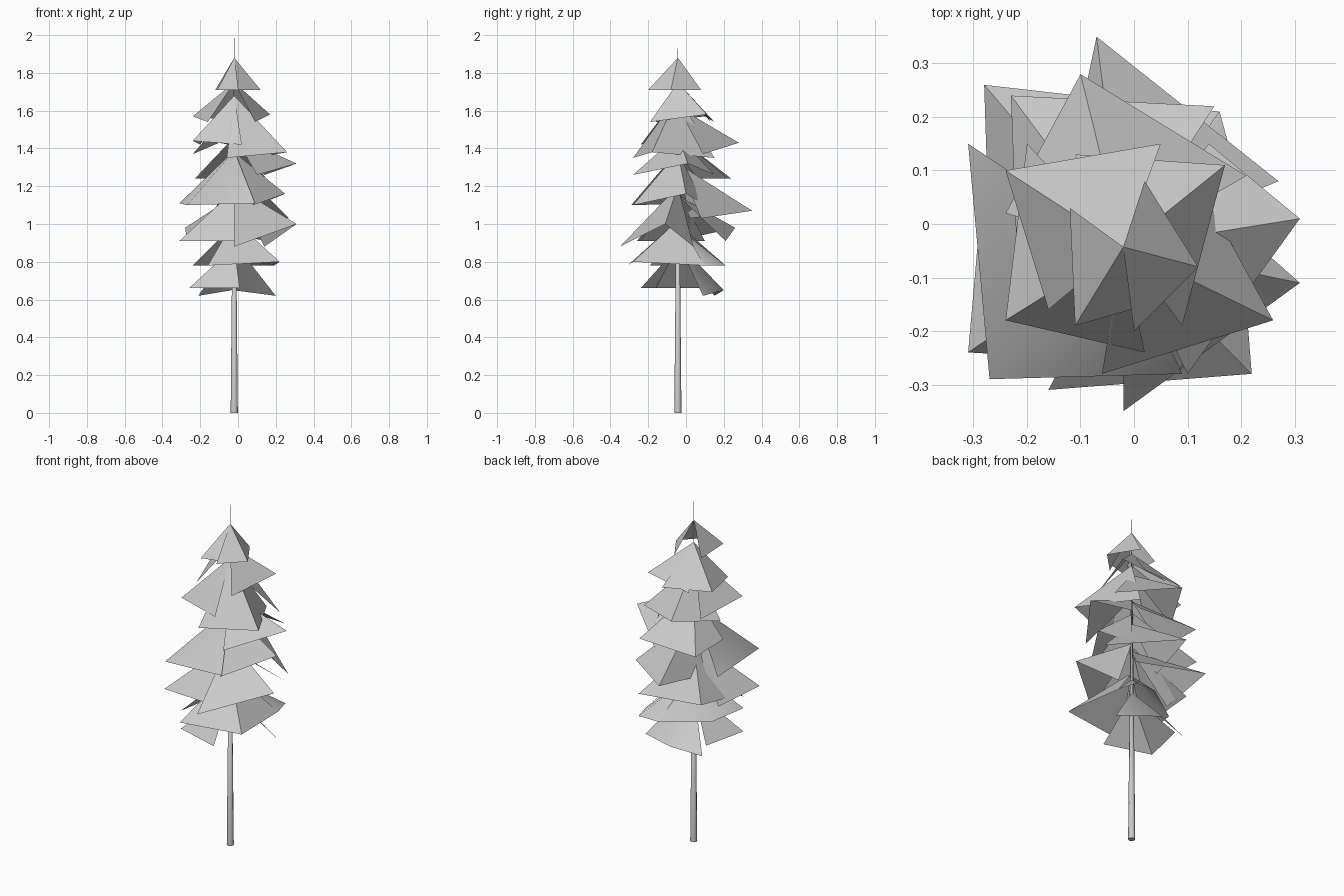
import bpy
import bmesh
import math

cube = bpy.data.objects.get("Cube")
if cube:
    bpy.data.objects.remove(cube, do_unlink=True)

TRUNK_X, TRUNK_Y = -0.02, -0.043

# One plain grey for the whole tree
grey = bpy.data.materials.new("light grey")
grey.use_nodes = True
shade = (0.6, 0.6, 0.6, 1)
grey.diffuse_color = shade
grey.node_tree.nodes["Principled BSDF"].inputs["Base Color"].default_value = shade


def finish(obj, smooth_angle):
    """Give the object its colour and smooth its shallow edges."""
    obj.data.materials.append(grey)
    bpy.ops.object.select_all(action="DESELECT")
    obj.select_set(True)
    bpy.context.view_layer.objects.active = obj
    bpy.ops.object.shade_smooth_by_angle(angle=math.radians(smooth_angle))


def bough(name, peak, hem, left, ridge, right):
    """A thin sheet hung from the trunk, folded along its central ridge."""
    bm = bmesh.new()
    top = bm.verts.new((TRUNK_X, TRUNK_Y, peak))
    a, b, c = [bm.verts.new((x, y, hem_z)) for (x, y), hem_z in zip((left, ridge, right), hem)]
    bm.faces.new((top, a, b))
    bm.faces.new((top, b, c))
    mesh = bpy.data.meshes.new(name)
    bm.to_mesh(mesh)
    bm.free()
    obj = bpy.data.objects.new(name, mesh)
    bpy.context.collection.objects.link(obj)
    finish(obj, 60)


def tier(name, *sheets):
    """Several overlapping boughs at one level of the tree."""
    for side, (peak, hem, slope, left, ridge, right) in zip(("first", "second", "third"), sheets):
        levels = (hem, hem - slope, hem)
        bough(f"{name}_{side}_bough", peak, levels, left, ridge, right)


# Trunk tapering to a fine point
bpy.ops.mesh.primitive_cone_add(vertices=8, radius1=0.019, radius2=0, depth=2,
                                location=(TRUNK_X, TRUNK_Y, 1))
trunk = bpy.context.object
trunk.name = "trunk"
finish(trunk, 60)

# Boughs from the crown down: peak, hem height, ridge drop, then left, ridge and right tips
tier("crown",
     (1.88, 1.71, 0, (-.12, .03), (-.11, -.19), (.03, -.15)),
     (1.88, 1.71, 0, (0, -.2), (.12, -.08), (.02, .08)))
tier("upper",
     (1.75, 1.54, -.03, (-.16, -.16), (-.24, .1), (.05, .15)),
     (1.75, 1.54, -.04, (.09, -.19), (.17, .11), (-.11, .13)))
tier("high",
     (1.68, 1.42, -.02, (-.2, .15), (-.24, -.18), (.02, -.24)),
     (1.62, 1.37, -.06, (.21, .09), (-.1, .28), (-.24, .02)),
     (1.68, 1.35, -.03, (-.06, -.28), (.26, -.18), (.08, .15)))
tier("middle",
     (1.47, 1.26, -.06, (.1, -.28), (.31, .01), (.14, .15)),
     (1.46, 1.24, 0, (.15, .22), (-.23, .24), (-.22, -.03)))
tier("broad",
     (1.39, 1.11, .01, (-.31, .15), (-.27, -.29), (.09, -.28)),
     (1.32, 1.03, -.04, (.27, .08), (-.07, .35), (-.14, .02)),
     (1.38, 1.1, -.06, (.08, -.28), (.25, 0), (.1, .1)))
tier("low",
     (1.18, .91, 0, (-.28, .1), (-.31, -.24), (.05, -.26)),
     (1.2, .88, -.12, (-.02, -.35), (.31, -.11), (.14, .04)),
     (1.15, .91, -.07, (.16, .21), (-.28, .26), (-.27, -.05)))
tier("lower",
     (1, .78, 0, (.03, .21), (-.2, .05), (-.24, -.19)),
     (1.02, .78, -.02, (-.16, -.31), (.22, -.28), (.19, .1)),
     (.98, .78, 0, (.19, .1), (.16, .21), (.03, .21)))
tier("bottom",
     (.88, .66, 0, (-.2, .1), (-.26, -.16), (.01, -.24)),
     (.9, .62, -.03, (.2, .09), (-.03, .2), (-.21, .15)))
